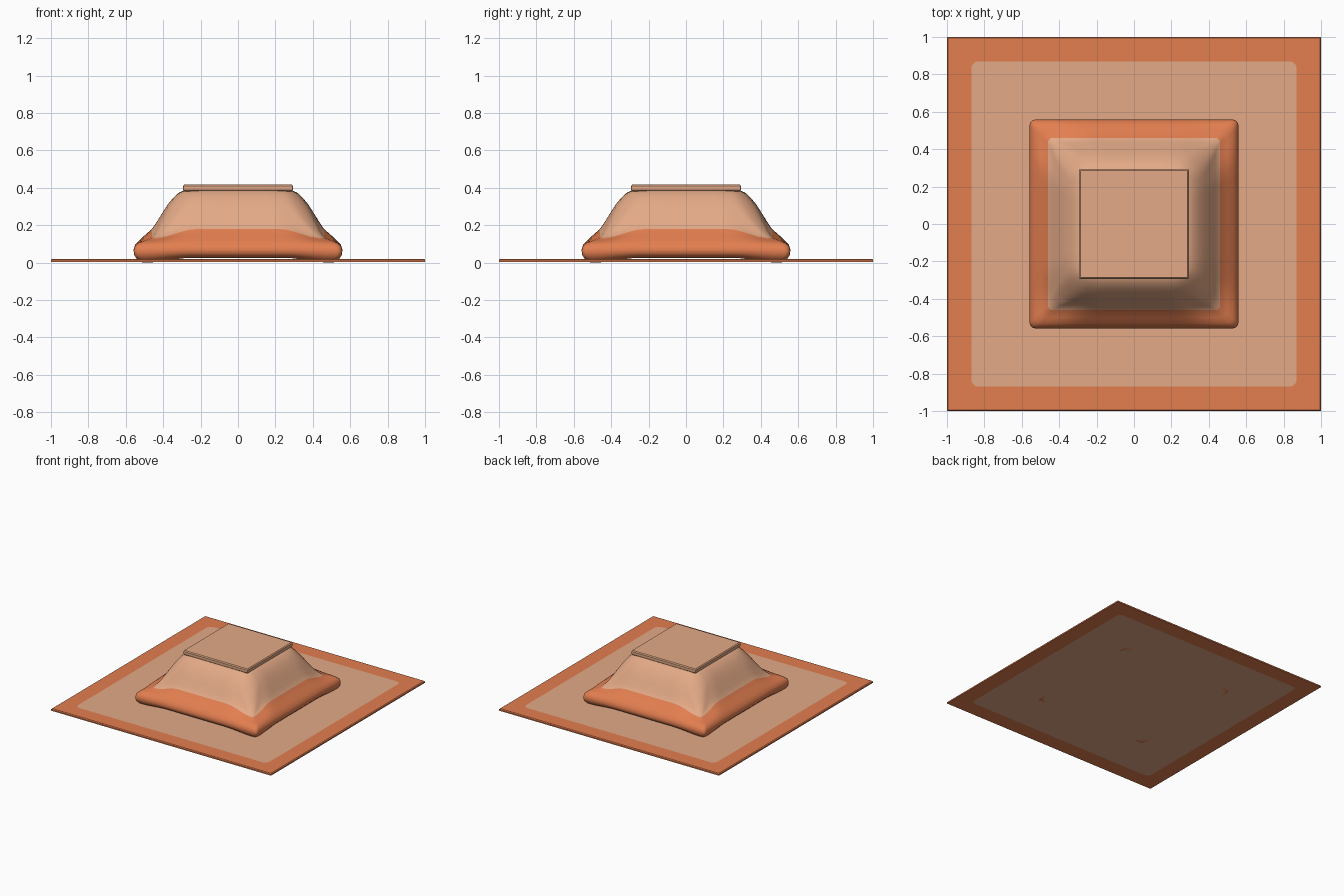
import bpy, bmesh, math

if "Cube" in bpy.data.objects:
    bpy.data.objects.remove(bpy.data.objects["Cube"])


def material(name, rgb):
    m = bpy.data.materials.new(name)
    m.diffuse_color = (*rgb, 1)
    m.use_nodes = True
    m.node_tree.nodes["Principled BSDF"].inputs["Base Color"].default_value = m.diffuse_color
    return m


ORANGE = material("orange", (0.77, 0.21, 0.08))
TAN = material("light tan", (0.77, 0.40, 0.24))


def ring_points(h, r, z_mid, z_corner, straight=20, arc=6):
    """Rounded square of half width h, with height easing to z_corner at corners."""
    pts = []
    for q in range(4):
        a = q * math.pi / 2
        c, s = math.cos(a), math.sin(a)
        side = [(h, -(h - r) + 2 * (h - r) * i / straight) for i in range(straight)]
        side += [(h - r + r * math.cos(t), h - r + r * math.sin(t))
                 for t in (math.pi / 2 * k / arc for k in range(arc))]
        for x, y in side:
            f = min(max((min(abs(x), abs(y)) / h - 0.48) / 0.48, 0), 1)
            f = f * f * (3 - 2 * f)
            pts.append((x * c - y * s, x * s + y * c, z_mid + (z_corner - z_mid) * f))
    return pts


def loft(name, rings, tan_rule, angle):
    """Skin the rings from bottom to top, cap both ends, colour by band."""
    bm = bmesh.new()
    loops = [[bm.verts.new(p) for p in ring_points(*r)] for r in rings]
    n = len(loops[0])
    faces = [(bm.faces.new(loops[0][::-1]), -1)]
    for b, (lo, hi) in enumerate(zip(loops, loops[1:])):
        for i in range(n):
            j = (i + 1) % n
            faces.append((bm.faces.new((lo[i], lo[j], hi[j], hi[i])), b))
    faces.append((bm.faces.new(loops[-1]), len(rings)))
    for f, b in faces:
        f.smooth = True
        f.material_index = int(tan_rule(b))
    bmesh.ops.recalc_face_normals(bm, faces=bm.faces)
    me = bpy.data.meshes.new(name)
    bm.to_mesh(me)
    bm.free()
    me.materials.append(ORANGE)
    me.materials.append(TAN)
    me.set_sharp_from_angle(angle=math.radians(angle))
    ob = bpy.data.objects.new(name, me)
    bpy.context.collection.objects.link(ob)
    return ob


# Thin ground plate: orange border, tan rounded panel on both faces
loft("base_plate",
     [(0.87, 0.04, 0.004, 0.004), (1.0, 0.002, 0.004, 0.004),
      (1.0, 0.002, 0.014, 0.014), (0.994, 0.002, 0.02, 0.02),
      (0.87, 0.04, 0.02, 0.02)],
     lambda b: b in (-1, 5), 30)

# Cushion-like body: orange rim below, tan sloping mound above
body = [(0.30, 0.03, 0.03, 0.03), (0.46, 0.03, 0.03, 0.015),
        (0.51, 0.03, 0.026, 0.0), (0.54, 0.03, 0.034, 0.018),
        (0.555, 0.03, 0.05, 0.04), (0.558, 0.03, 0.07, 0.065),
        (0.55, 0.03, 0.095, 0.09), (0.53, 0.035, 0.117, 0.107),
        (0.50, 0.035, 0.145, 0.118), (0.46, 0.025, 0.18, 0.132),
        (0.435, 0.05, 0.217, 0.165), (0.405, 0.085, 0.265, 0.225),
        (0.375, 0.10, 0.312, 0.285), (0.345, 0.10, 0.348, 0.332),
        (0.315, 0.08, 0.375, 0.365), (0.285, 0.05, 0.388, 0.385),
        (0.24, 0.04, 0.392, 0.392)]
loft("body", body, lambda b: b >= 9, 60)

# Flat square slab on top
loft("top_slab",
     [(0.285, 0.004, 0.38, 0.38), (0.293, 0.004, 0.388, 0.388),
      (0.293, 0.004, 0.41, 0.41), (0.287, 0.004, 0.418, 0.418)],
     lambda b: True, 30)
